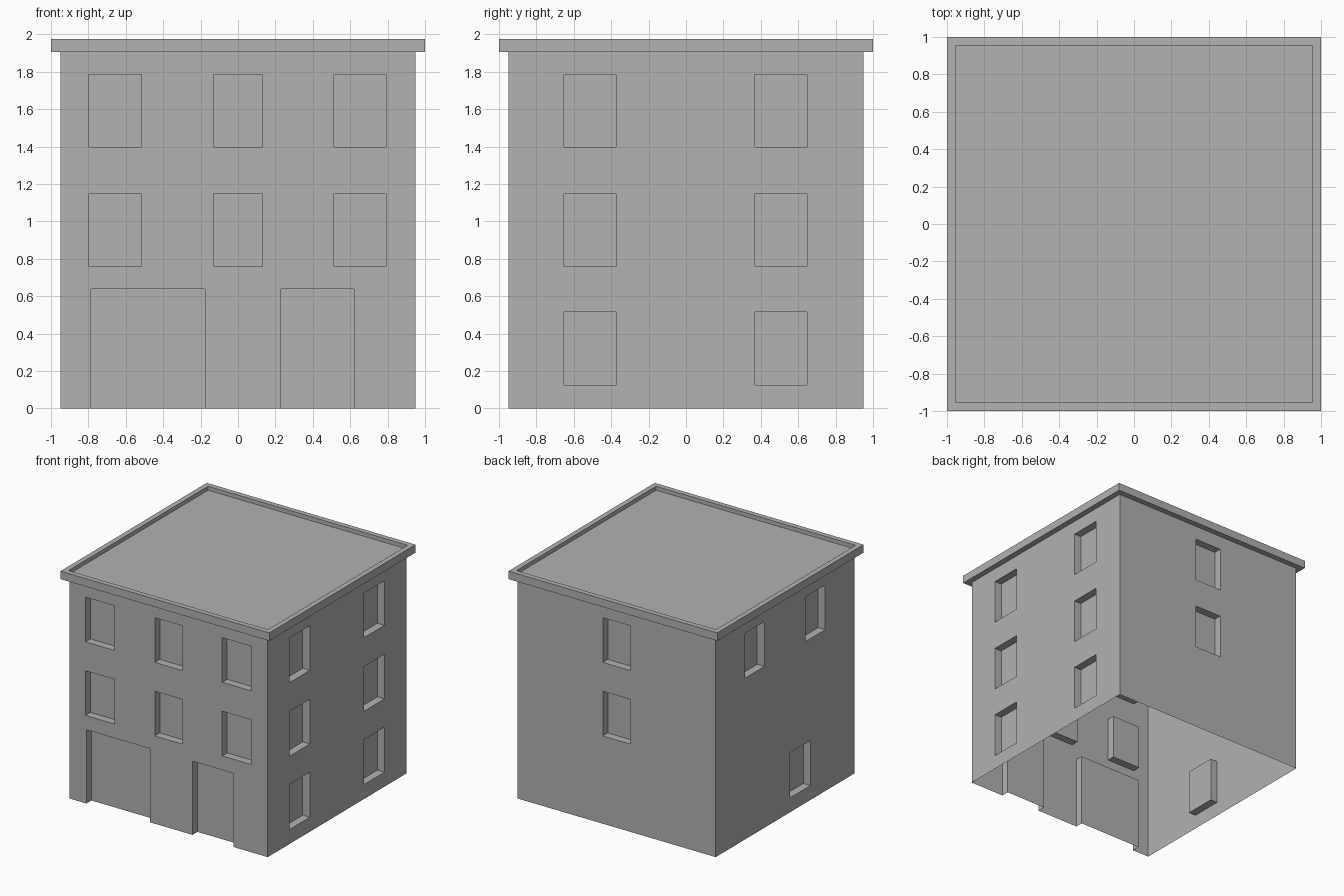
import bpy
import bmesh
import math
from mathutils import Matrix

default = bpy.data.objects.get("Cube")
if default:
    bpy.data.objects.remove(default, do_unlink=True)

HALF = 0.95      # half width of the wall shell
TOP = 1.905      # wall height
DEPTH = 0.068    # recess depth of windows and doors

grey = bpy.data.materials.new("plain grey")
colour = (0.445, 0.445, 0.445, 1.0)
grey.use_nodes = True
grey.diffuse_color = colour
grey.node_tree.nodes["Principled BSDF"].inputs["Base Color"].default_value = colour


def finish(bm, name):
    bmesh.ops.remove_doubles(bm, verts=bm.verts[:], dist=1e-5)
    mesh = bpy.data.meshes.new(name)
    bm.to_mesh(mesh)
    bm.free()
    mesh.materials.append(grey)
    bpy.context.collection.objects.link(bpy.data.objects.new(name, mesh))


def wall(name, turn, openings):
    """Thin wall with box recesses; openings are (left, right, bottom, top)."""
    bm = bmesh.new()

    def quad(*points):
        bm.faces.new([bm.verts.new((u, d - HALF, z)) for u, d, z in points])

    us = sorted({-HALF, HALF} | {e for o in openings for e in o[:2]})
    zs = sorted({0.0, TOP} | {e for o in openings for e in o[2:]})
    # Flat wall around the openings
    for a, b in zip(us, us[1:]):
        for c, d in zip(zs, zs[1:]):
            u, z = (a + b) / 2, (c + d) / 2
            if not any(l < u < r and s < z < t for l, r, s, t in openings):
                quad((a, 0, c), (b, 0, c), (b, 0, d), (a, 0, d))
    # Recess back and reveals, with a sill only above the ground
    for l, r, s, t in openings:
        quad((l, DEPTH, s), (r, DEPTH, s), (r, DEPTH, t), (l, DEPTH, t))
        quad((l, 0, s), (l, DEPTH, s), (l, DEPTH, t), (l, 0, t))
        quad((r, DEPTH, s), (r, 0, s), (r, 0, t), (r, DEPTH, t))
        quad((l, DEPTH, t), (r, DEPTH, t), (r, 0, t), (l, 0, t))
        if s > 0:
            quad((l, 0, s), (r, 0, s), (r, DEPTH, s), (l, DEPTH, s))
    bm.transform(Matrix.Rotation(math.radians(turn), 4, "Z"))
    finish(bm, name)


# Window rows (bottom, top) from the ground up, and columns (left, right)
ground, middle, upper = (0.125, 0.515), (0.76, 1.147), (1.397, 1.784)
centre = (-0.132, 0.132)


def windows(columns, rows):
    return [c + r for c in columns for r in rows]


doors = [(-0.787, -0.177, 0.0, 0.638), (0.229, 0.62, 0.0, 0.638)]
wall("front_wall", 0,
     doors + windows([(-0.796, -0.517), centre, (0.514, 0.792)], [middle, upper]))
wall("left_wall", 90,
     windows([(-0.652, -0.374), (0.369, 0.647)], [ground, middle, upper]))
wall("back_wall", 180, windows([centre], [middle, upper]))
wall("right_wall", 270,
     windows([(-0.552, -0.285), (0.28, 0.547)], [upper])
     + windows([(0.065, 0.345)], [ground]))

# Cornice with a raised rim around a sunken flat roof
bm = bmesh.new()
profile = [(HALF, TOP), (1.0, TOP), (1.0, 1.974), (0.955, 1.974), (0.955, 1.94)]
corners = [(-1, -1), (1, -1), (1, 1), (-1, 1)]
rings = [[bm.verts.new((x * s, y * s, z)) for x, y in corners] for s, z in profile]
for low, high in zip(rings, rings[1:]):
    for i in range(4):
        j = (i + 1) % 4
        bm.faces.new((low[i], low[j], high[j], high[i]))
bm.faces.new(rings[-1])
finish(bm, "cornice_and_roof")
